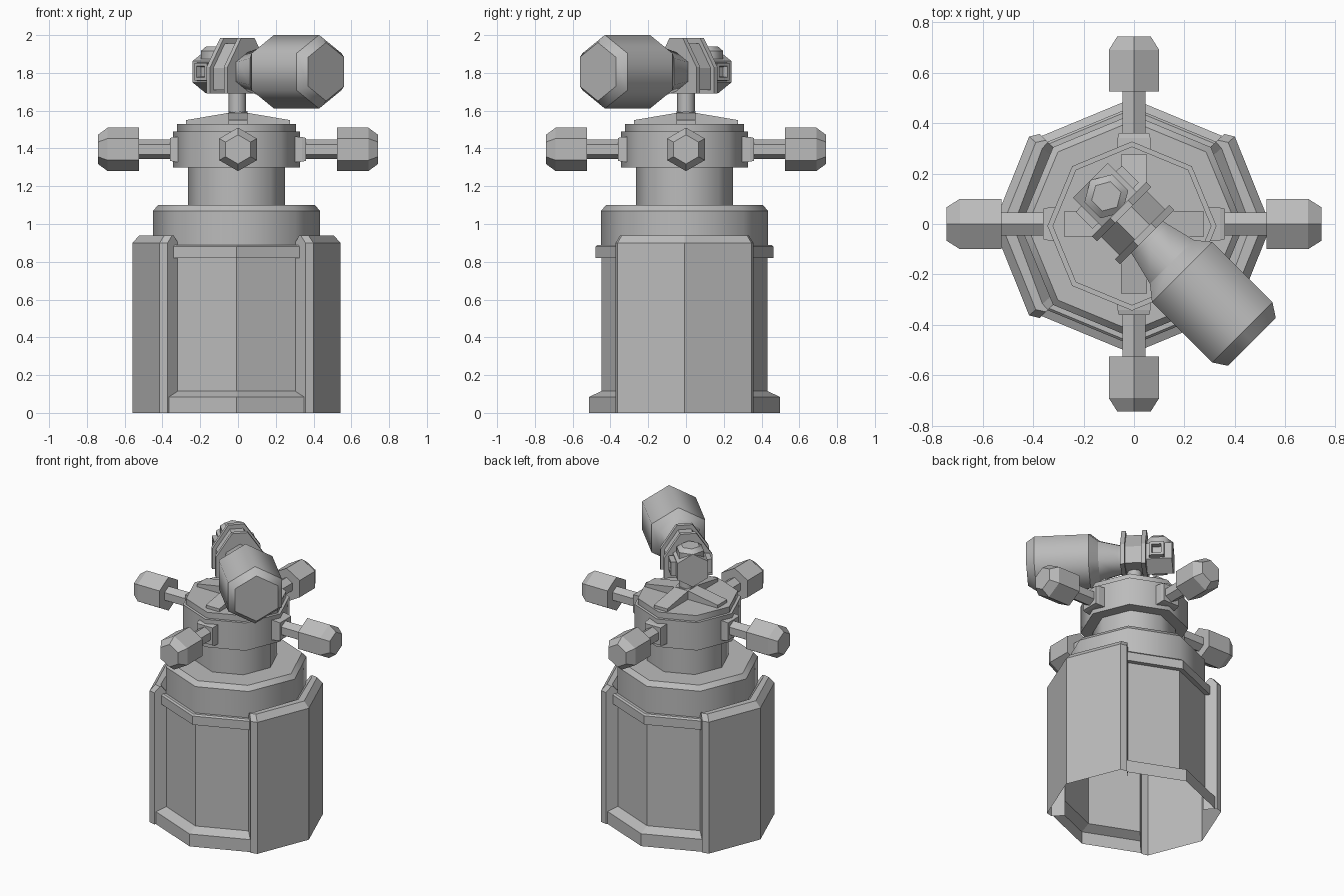
import bpy, bmesh
from math import sin, cos, pi, radians
from mathutils import Matrix, Vector

cube = bpy.data.objects.get("Cube")
if cube:
    bpy.data.objects.remove(cube, do_unlink=True)

grey = bpy.data.materials.new("plain grey")
grey.use_nodes = True
grey.diffuse_color = (0.5, 0.5, 0.5, 1)
grey.node_tree.nodes["Principled BSDF"].inputs["Base Color"].default_value = (0.5, 0.5, 0.5, 1)

CENTRE = Matrix.Translation((-0.008, -0.008, 0))


def finish(name, bm, matrix):
    mesh = bpy.data.meshes.new(name)
    bm.transform(matrix)
    bm.to_mesh(mesh)
    bm.free()
    mesh.materials.append(grey)
    obj = bpy.data.objects.new(name, mesh)
    bpy.context.collection.objects.link(obj)
    return obj


def frame(direction, origin):
    """Local z runs along direction, local x points up."""
    z = Vector(direction).normalized()
    x = Vector((0, 0, 1))
    y = z.cross(x)
    m = Matrix((x, y, z)).transposed().to_4x4()
    return Matrix.Translation(origin) @ m


def lathe(name, profile, sides, matrix, smooth=False, phase=0, caps=True):
    """Turn (radius, height) points; smooth parts keep their rings sharp."""
    bm = bmesh.new()
    rings = []
    for r, h in profile:
        angles = [phase + 2 * pi * i / sides for i in range(sides)]
        rings.append([bm.verts.new((r * cos(a), r * sin(a), h)) for a in angles])
    for low, high in zip(rings, rings[1:]):
        for i in range(sides):
            j = (i + 1) % sides
            bm.faces.new((low[i], low[j], high[j], high[i])).smooth = smooth
    if caps:
        bm.faces.new(rings[0][::-1])
        bm.faces.new(rings[-1])
    for ring in rings:
        for i in range(sides):
            edge = bm.edges.get((ring[i - 1], ring[i]))
            if edge:
                edge.smooth = False
    return finish(name, bm, matrix)


def sweep(name, profiles, angles, matrix, ends=False):
    """Join one upright (radius, height) profile per angle into a wall."""
    bm = bmesh.new()
    cols = []
    for profile, a in zip(profiles, angles):
        a = radians(a)
        cols.append([bm.verts.new((r * cos(a), r * sin(a), h)) for r, h in profile])
    for c, d in zip(cols, cols[1:]):
        for k in range(len(c) - 1):
            bm.faces.new((c[k], d[k], d[k + 1], c[k + 1]))
    if ends:
        for col, order in ((cols[0], 1), (cols[-1], -1)):
            foot = bm.verts.new((col[-1].co.x, col[-1].co.y, 0))
            bm.faces.new((col + [foot])[::order])
    return finish(name, bm, matrix)


def prism(name, outline, start, end, matrix):
    bm = bmesh.new()
    low = [bm.verts.new((x, y, start)) for x, y in outline]
    high = [bm.verts.new((x, y, end)) for x, y in outline]
    bm.faces.new(low[::-1])
    bm.faces.new(high)
    for i in range(len(low)):
        bm.faces.new((low[i - 1], low[i], high[i], high[i - 1]))
    bmesh.ops.recalc_face_normals(bm, faces=bm.faces)
    return finish(name, bm, matrix)


# Base: recessed walls front and back, raised armour panels on the sides
wall = [(0.505, 0), (0.505, 0.085), (0.44, 0.115), (0.44, 0.82),
        (0.472, 0.82), (0.472, 0.88), (0.462, 0.89), (0.43, 0.89)]
for side, turn in (("back", 0), ("front", 180)):
    sweep(side + "_wall", [wall] * 3, (45, 90, 135),
          CENTRE @ Matrix.Rotation(radians(turn), 4, 'Z'))


def panel_profile(r):
    return [(r, 0), (r, 0.90), (r - 0.035, 0.94), (0.47, 0.94), (0.43, 0.89)]


panel_radii = (0.516, 0.54, 0.55, 0.54, 0.516)
for side, turn in (("left", 0), ("right", 180)):
    sweep(side + "_panel", [panel_profile(r) for r in panel_radii],
          (-45, -41, 0, 41, 45),
          CENTRE @ Matrix.Rotation(radians(turn), 4, 'Z'), ends=True)

# Stacked octagonal tiers
lathe("shoulder", [(0.442, 0.88), (0.442, 1.07), (0.415, 1.10), (0.25, 1.10)], 8,
      CENTRE, smooth=True, caps=False)
lathe("neck", [(0.258, 1.10), (0.258, 1.30)], 8, CENTRE, smooth=True)
lathe("turret_ring", [(0.335, 1.30), (0.335, 1.49), (0.315, 1.49), (0.315, 1.53)], 8,
      CENTRE, smooth=True)

# Four identical arms with lid fins
fin = [(1.52, 0), (1.52, 0.275), (1.55, 0.275), (1.597, 0)]
arms = {"left": (1, 0, 0), "right": (-1, 0, 0), "front": (0, -1, 0), "back": (0, 1, 0)}
for side, d in arms.items():
    m = frame(d, (0, 0, 1.395))
    lathe(side + "_arm_pad", [(0.098, 0.28), (0.092, 0.34), (0.085, 0.36)], 4, m, phase=pi / 4)
    lathe(side + "_arm_rod", [(0.052, 0.33), (0.052, 0.54)], 6, m)
    lathe(side + "_arm_head", [(0.115, 0.525), (0.115, 0.69), (0.077, 0.742)], 6, m)
    # Fin outline lies in the upright plane through the arm
    across = Vector((0, 0, 1)).cross(Vector(d))
    fm = Matrix((Vector((0, 0, 1)), Vector(d), across)).transposed().to_4x4()
    prism(side + "_lid_fin", fin, -0.051, 0.051, fm)

# Post and diagonal gun
lathe("post", [(0.047, 1.5), (0.047, 1.74)], 8, Matrix.Translation((-0.004, 0, 0)), smooth=True)
gun = frame((1, -1, 0), (0, 0, 1.806))
lathe("barrel", [(0.10, 0.06), (0.108, 0.093), (0.142, 0.212), (0.195, 0.27), (0.195, 0.607),
                 (0.155, 0.66)], 6, gun, smooth=True)


def arch(scale):
    half = [(-0.115, 0.152), (0.025, 0.152), (0.178, 0.05)]
    pts = half + [(x, -y) for x, y in reversed(half)]
    return [(x * scale, y * scale) for x, y in pts]


# Cradle: two arched plates joined by a narrower block
prism("rear_cradle_plate", arch(1), -0.084, -0.056, gun)
prism("front_cradle_plate", arch(1), 0.046, 0.074, gun)
prism("cradle_block", arch(0.84), -0.06, 0.05, gun)

# Rear housing with a domed hatch and side vents
lathe("rear_housing", [(0.112, -0.244), (0.112, -0.07)], 6, gun)
hatch = gun @ frame((1, 0, 0), (0, 0, -0.155))
lathe("hatch", [(0.09, 0.05), (0.09, 0.11), (0.06, 0.135)], 6, hatch, smooth=True)
for side, s in (("right", 1), ("left", -1)):
    direction = Vector((0, s, 0))
    m = gun @ Matrix.Translation((0, 0, -0.15)) @ direction.to_track_quat('Z', 'Y').to_matrix().to_4x4()
    lathe(side + "_vent", [(0.07, 0.07), (0.066, 0.13), (0.042, 0.13), (0.036, 0.10)], 4, m,
          phase=pi / 4)
